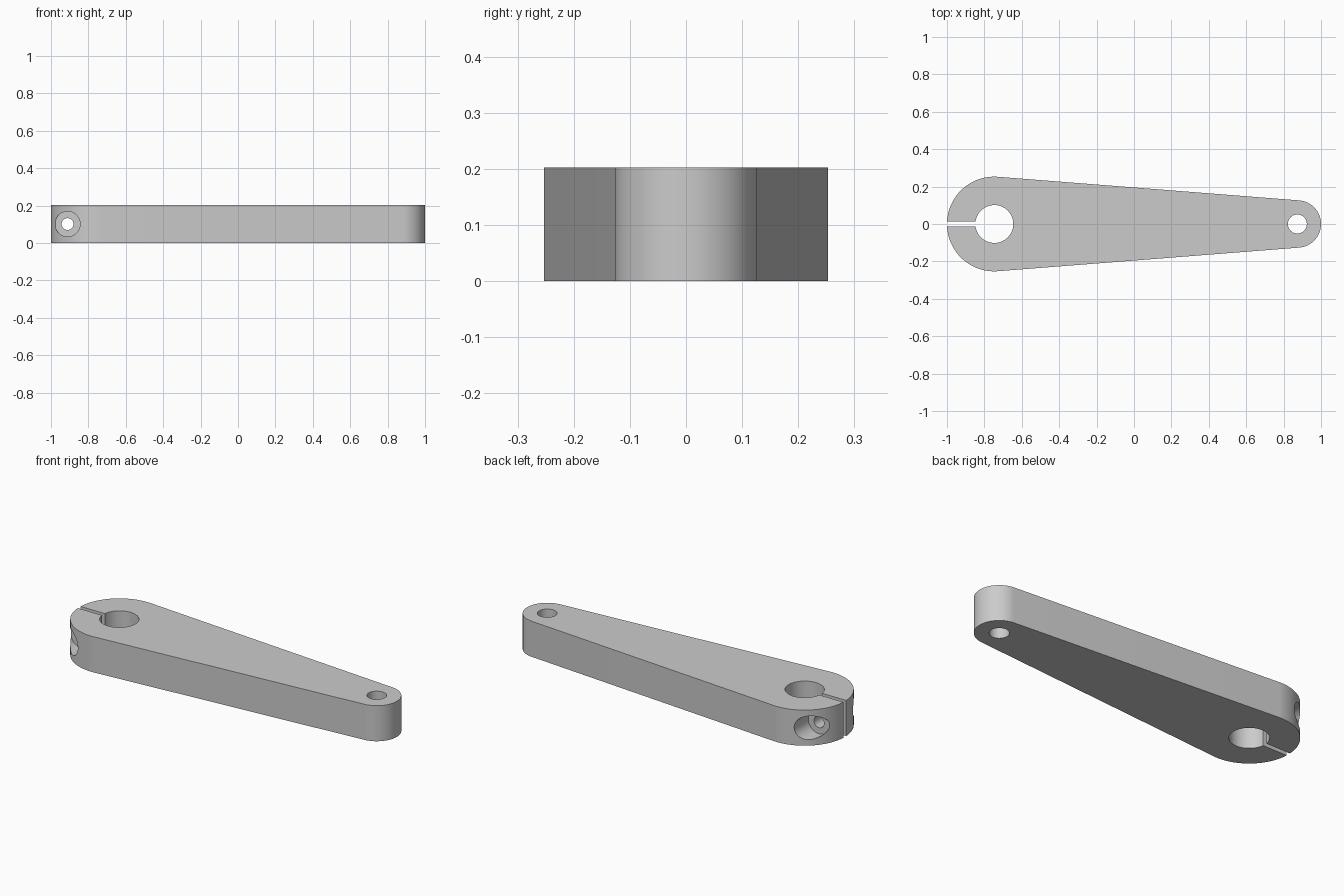
import bpy, bmesh, math

if "Cube" in bpy.data.objects:
    bpy.data.objects.remove(bpy.data.objects["Cube"], do_unlink=True)

# Main dimensions, derived from one unit of length
U = 2 / 79
HEIGHT = 8 * U
HUB_X, HUB_R, HUB_BORE = -29.5 * U, 10 * U, 4 * U
TIP_X, TIP_R, TIP_BORE = 34.5 * U, 5 * U, 2 * U
BOLT_X, BOLT_R, RECESS_R, RECESS_Y = -36 * U, 1.25 * U, 2.65 * U, 4.2 * U

steel = bpy.data.materials.new("plain_grey")
steel.use_nodes = True
GREY = (0.6, 0.6, 0.6, 1)
steel.diffuse_color = GREY
steel.node_tree.nodes["Principled BSDF"].inputs["Base Color"].default_value = GREY


def arc(cx, r, start, end, steps):
    angles = [start + (end - start) * i / steps for i in range(steps + 1)]
    return [(cx + r * math.cos(a), r * math.sin(a), 0) for a in angles]


def cylinder_cutter(name, location, radius, depth, along_y=False):
    bpy.ops.mesh.primitive_cylinder_add(
        vertices=64, radius=radius, depth=depth, location=location,
        rotation=(math.pi / 2 if along_y else 0, 0, 0))
    bpy.context.object.name = name
    return bpy.context.object


# Tapered arm: two round ends joined by their common tangents
tangent = math.acos((HUB_R - TIP_R) / (TIP_X - HUB_X))
outline = arc(TIP_X, TIP_R, -tangent, tangent, 40)
outline += arc(HUB_X, HUB_R, tangent, 2 * math.pi - tangent, 64)
bm = bmesh.new()
base = bm.faces.new([bm.verts.new(p) for p in outline])
top = bmesh.ops.extrude_face_region(bm, geom=[base])["geom"]
bmesh.ops.translate(bm, vec=(0, 0, HEIGHT),
                    verts=[g for g in top if isinstance(g, bmesh.types.BMVert)])
bmesh.ops.recalc_face_normals(bm, faces=bm.faces)
mesh = bpy.data.meshes.new("clamp_arm")
bm.to_mesh(mesh)
bm.free()
mesh.materials.append(steel)
arm = bpy.data.objects.new("clamp_arm", mesh)
bpy.context.collection.objects.link(arm)

# Bores, clamp slot, bolt hole and a bolt recess on each side
mid = HEIGHT / 2
cutters = [
    cylinder_cutter("hub_bore", (HUB_X, 0, mid), HUB_BORE, 1),
    cylinder_cutter("tip_bore", (TIP_X, 0, mid), TIP_BORE, 1),
    cylinder_cutter("bolt_hole", (BOLT_X, 0, mid), BOLT_R, 1, True),
]
for side in (-1, 1):
    cutters.append(cylinder_cutter(
        "bolt_recess", (BOLT_X, side * (RECESS_Y + 0.25), mid), RECESS_R, 0.5, True))
bpy.ops.mesh.primitive_cube_add(size=1, location=(HUB_X - 0.25, 0, mid))
slot = bpy.context.object
slot.name = "clamp_slot"
slot.scale = (0.5, U, 1)
cutters.append(slot)

bpy.ops.object.select_all(action="DESELECT")
bpy.context.view_layer.objects.active = arm
arm.select_set(True)
for cutter in cutters:
    cut = arm.modifiers.new(cutter.name, "BOOLEAN")
    cut.operation, cut.solver, cut.object = "DIFFERENCE", "EXACT", cutter
    bpy.ops.object.modifier_apply(modifier=cut.name)
    bpy.data.objects.remove(cutter, do_unlink=True)

# One colour, smooth round walls with crisp edges
while len(arm.data.materials) > 1:
    arm.data.materials.pop()
for face in arm.data.polygons:
    face.material_index = 0
bpy.ops.object.shade_smooth_by_angle(angle=math.radians(30))
